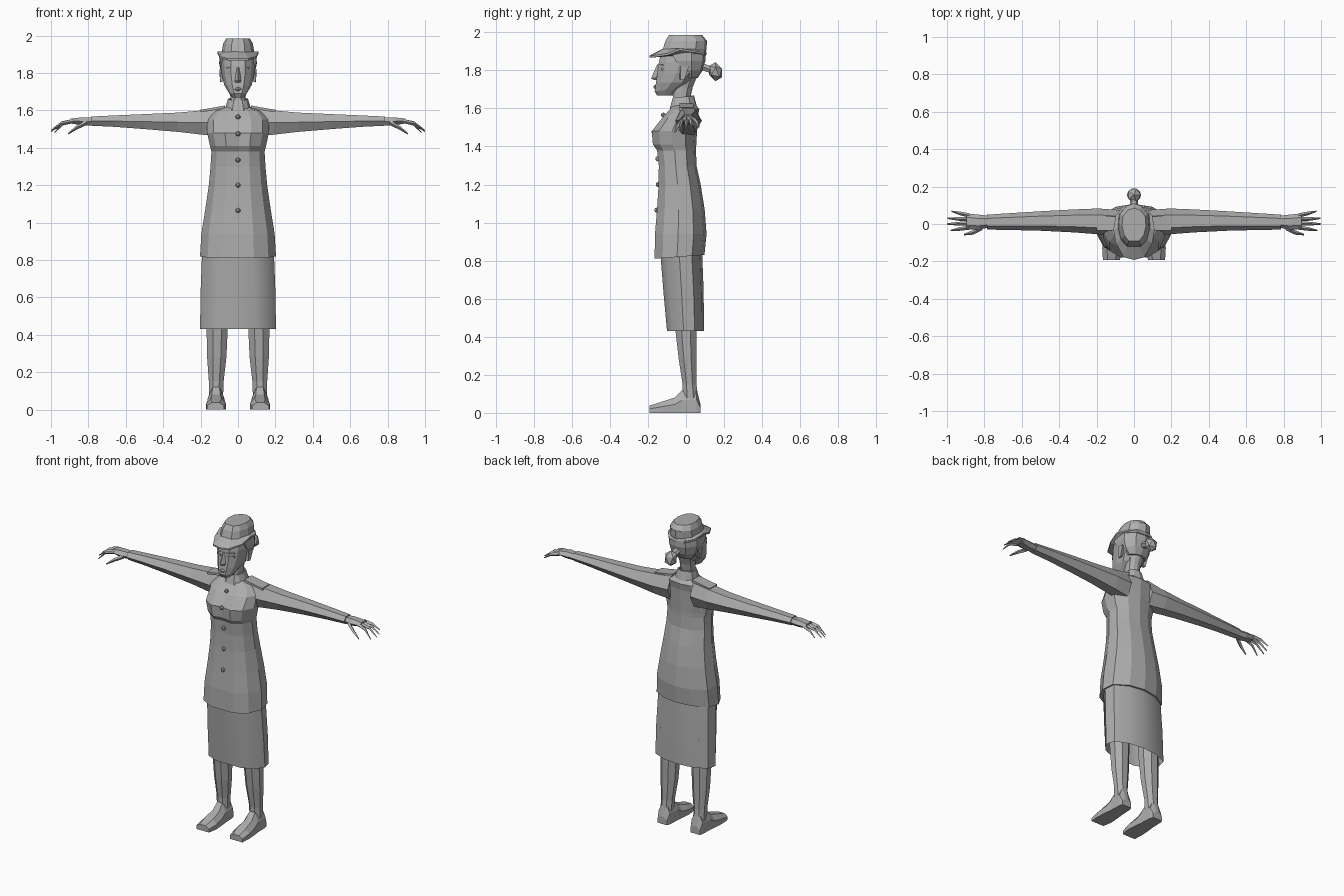
import bpy, bmesh, math
from mathutils import Vector

grey = bpy.data.materials.new("plain grey")
grey.diffuse_color = (0.42, 0.42, 0.42, 1)


def finish(name, bm):
    bmesh.ops.recalc_face_normals(bm, faces=bm.faces)
    me = bpy.data.meshes.new(name)
    bm.to_mesh(me)
    bm.free()
    me.materials.append(grey)
    ob = bpy.data.objects.new(name, me)
    bpy.context.collection.objects.link(ob)
    return ob


def loft(name, rings, caps=(True, True), mirror=False, loop=False):
    """Skin a list of closed rings; optionally mirror across x = 0."""
    bm = bmesh.new()
    for side in ((1, -1) if mirror else (1,)):
        rows = [[bm.verts.new((p[0] * side, p[1], p[2])) for p in r] for r in rings]
        n = len(rows[0])
        pairs = list(zip(rows, rows[1:])) + ([(rows[-1], rows[0])] if loop else [])
        for a, b in pairs:
            for i in range(n):
                j = (i + 1) % n
                bm.faces.new((a[i], a[j], b[j], b[i]))
        if not loop:
            if caps[0]:
                bm.faces.new(rows[0])
            if caps[1]:
                bm.faces.new(rows[-1])
    return finish(name, bm)


def sym(half):
    """Complete a right-hand half ring whose ends lie on x = 0."""
    return half + [(-x, y, z) for x, y, z in half[-2:0:-1]]


def oval(z, w, f, b, dip=0.0, slope=0.0):
    """Body cross-section: half width w, front f, back b, front centre dip."""
    d = b - f
    pts = [(0, f + dip), (.42 * w, f), (.8 * w, f + .16 * d), (w, f + .45 * d),
           (.93 * w, f + .75 * d), (.5 * w, b - .06 * d), (0, b)]
    return sym([(x, y, z + slope * (y - f) / d) for x, y in pts])


def xring(x, y0, y1, z0, z1):
    """Six-sided arm section at a given x."""
    m, h = (z0 + z1) / 2, (y1 - y0) * .25
    return [(x, y0, m), (x, y0 + h, z1), (x, y1 - h, z1),
            (x, y1, m), (x, y1 - h, z0), (x, y0 + h, z0)]


def zring(z, x0, x1, y0, y1):
    """Eight-sided leg section."""
    cx, cy, rx, ry = (x0 + x1) / 2, (y0 + y1) / 2, (x1 - x0) / 2, (y1 - y0) / 2
    k = 1 / math.cos(math.pi / 8)
    return [(cx + rx * k * math.cos((i + .5) * math.pi / 4),
             cy + ry * k * math.sin((i + .5) * math.pi / 4), z) for i in range(8)]


# Jacket with flared hem, narrow waist and bust
loft("jacket", [
    oval(.81, .203, -.165, .097, 0, .02), oval(.94, .196, -.163, .108),
    oval(1.07, .175, -.152, .098), oval(1.2, .156, -.144, .077),
    oval(1.3, .147, -.143, .055), oval(1.38, .142, -.152, .053, .008),
    oval(1.41, .150, -.174, .054, .012), oval(1.48, .165, -.18, .058, .015),
    oval(1.55, .165, -.125, .06), oval(1.595, .13, -.085, .07),
    oval(1.62, .06, -.07, .05)])

# Buttons down the front
bm = bmesh.new()
for z, y in ((1.565, -.118), (1.475, -.168), (1.335, -.148), (1.2, -.146), (1.065, -.154)):
    r = bmesh.ops.create_uvsphere(bm, u_segments=8, v_segments=5, radius=.013)
    bmesh.ops.translate(bm, verts=r["verts"], vec=(0, y, z))
finish("buttons", bm)

# Straight skirt, open below
skirt = loft("skirt", [oval(.43, .203, -.10, .094), oval(.63, .2, -.118, .093),
                       oval(.84, .192, -.135, .085)], caps=(False, True))
bpy.context.view_layer.objects.active = skirt
skirt.select_set(True)
bpy.ops.object.shade_smooth_by_angle(angle=math.radians(35))

# Legs
loft("legs", [zring(.62, .045, .175, -.065, .065), zring(.43, .055, .168, -.055, .055),
              zring(.28, .062, .165, -.038, .054), zring(.15, .077, .156, -.018, .055),
              zring(.06, .08, .156, -.02, .066)], mirror=True)

# Shoes, lofted from heel to toe
loft("shoes", [[(x0, y, 0), (x1, y, 0), (x1, y, z * .55), (x1 - .025, y, z),
                (x0 + .025, y, z), (x0, y, z * .55)]
               for y, x0, x1, z in ((.075, .085, .152, .05), (.055, .078, .158, .13),
                                    (-.02, .074, .16, .12), (-.06, .07, .165, .08),
                                    (-.13, .064, .17, .058), (-.192, .075, .166, .038))],
     mirror=True)

# Sleeves
loft("sleeves", [xring(.08, -.06, .075, 1.46, 1.61), xring(.19, -.055, .083, 1.47, 1.6),
                 xring(.32, -.045, .078, 1.485, 1.588), xring(.5, -.036, .068, 1.5, 1.58),
                 xring(.66, -.032, .058, 1.512, 1.573), xring(.785, -.03, .05, 1.518, 1.567)],
     mirror=True)

# Hands: palm, four fingers and thumb
loft("palms", [xring(.77, -.018, .042, 1.52, 1.56), xring(.83, -.03, .05, 1.52, 1.563),
               xring(.895, -.028, .056, 1.53, 1.556)], mirror=True)


def finger(name, pts, w):
    rings = []
    for (x, y, z), s in zip(pts, (1, .85, .3)):
        rings.append([(x, y - w * s, z), (x, y, z + w * s),
                      (x, y + w * s, z), (x, y, z - w * s)])
    loft(name, rings, mirror=True)


for i, (y, ty, tx, tz) in enumerate(((-.019, -.035, .98, 1.482), (.003, .0, 1.0, 1.487),
                                     (.025, .03, .997, 1.495), (.046, .068, .975, 1.502))):
    finger("fingers_%d" % (i + 1), [(.88, y, 1.543), ((.88 + tx) / 2 + .005, (y + ty) / 2, 1.531),
                                    (tx, ty, tz)], .0115)
finger("thumbs", [(.81, -.018, 1.535), (.86, -.045, 1.51), (.91, -.057, 1.474)], .014)

# Shoulder straps
loft("shoulder_straps", [[(x, -.035, z), (x, .04, z), (x, .04, z + .014), (x, -.035, z + .014)]
                         for x, z in ((.07, 1.612), (.17, 1.594), (.2, 1.59))], mirror=True)

# Neck and collar
loft("neck", [oval(1.59, .055, -.07, .045), oval(1.65, .04, -.07, .022),
              oval(1.71, .043, -.065, .035), oval(1.76, .05, -.06, .055)])
loft("collar", [oval(1.6, .072, -.085, .06), oval(1.655, .054, -.07, .042, 0, .012),
                oval(1.655, .046, -.06, .034, 0, .012), oval(1.6, .06, -.07, .045)], loop=True)

# Head
loft("head", [oval(1.668, .03, -.152, -.07), oval(1.69, .05, -.165, -.035, 0, .012),
              oval(1.735, .073, -.158, .025), oval(1.785, .086, -.15, .072),
              oval(1.84, .092, -.143, .09), oval(1.9, .088, -.13, .095)])

# Nose wedge
loft("nose", [sym([(0, -.165, 1.748), (.02, -.15, 1.748), (0, -.14, 1.748)]),
              sym([(0, -.184, 1.757), (.017, -.155, 1.762), (0, -.14, 1.76)]),
              sym([(0, -.152, 1.83), (.008, -.14, 1.83), (0, -.13, 1.83)])])

# Lips
loft("lips", [sym([(0, -.162, 1.7), (.02, -.158, 1.706), (0, -.14, 1.706)]),
              sym([(0, -.173, 1.713), (.026, -.157, 1.713), (0, -.14, 1.713)]),
              sym([(0, -.163, 1.724), (.018, -.157, 1.721), (0, -.14, 1.721)])])

# Eyes and brows as slim ridges on the face
for name, z, h in (("eyes", 1.805, .012), ("brows", 1.828, .006)):
    loft(name, [[(x, y, z - h / 2), (x, y, z + h / 2), (x, y + .015, z + h / 2),
                 (x, y + .015, z - h / 2)]
                for x, y in ((.02, -.151), (.04, -.15), (.062, -.128))], mirror=True)

# Ears
loft("ears", [[(.08, -.035, 1.755), (.08, -.01, 1.755), (.08, .01, 1.815), (.08, -.035, 1.815)],
              [(.094, -.028, 1.75), (.096, -.008, 1.75), (.1, .015, 1.82), (.098, -.03, 1.82)]],
     mirror=True)

# Hair covering the sides and back below the hat
loft("hair", [sym([(0, -.02, z), (w, f, z), (w * 1.04, .03, z), (w * .6, b * .88, z), (0, b, z)])
              for z, w, f, b in ((1.76, .06, .01, .062), (1.8, .086, -.005, .088),
                                 (1.85, .097, -.055, .102), (1.9, .094, -.08, .103))])

# Bun tied at the back
bm = bmesh.new()
r = bmesh.ops.create_icosphere(bm, subdivisions=1, radius=1)
for v in r["verts"]:
    v.co = Vector((v.co.x * .042, .155 + v.co.y * .04, 1.793 + v.co.z * .05 - v.co.y * .008))
finish("bun", bm)
loft("bun_tie", [[(.022 * math.cos(a * math.pi / 3), y, z + .022 * math.sin(a * math.pi / 3))
                  for a in range(6)] for y, z in ((.07, 1.825), (.14, 1.8))])

# Hat crown
loft("hat_crown", [oval(1.88, .088, -.13, .1), oval(1.91, .087, -.122, .108),
                   oval(1.955, .08, -.108, .11), oval(1.985, .064, -.09, .085)])


# Hat brim: long dipped peak, sides turned up
def brim(dz):
    return sym([(0, -.192, 1.872 + dz), (.055, -.178, 1.872 + dz), (.098, -.10, 1.884 + dz),
                (.11, -.03, 1.91 + dz), (.098, .045, 1.898 + dz),
                (.055, .098, 1.888 + dz), (0, .108, 1.885 + dz)])


loft("hat_brim", [oval(1.915, .082, -.118, .1), brim(.005), brim(-.005),
                  oval(1.875, .082, -.118, .09)], loop=True)
